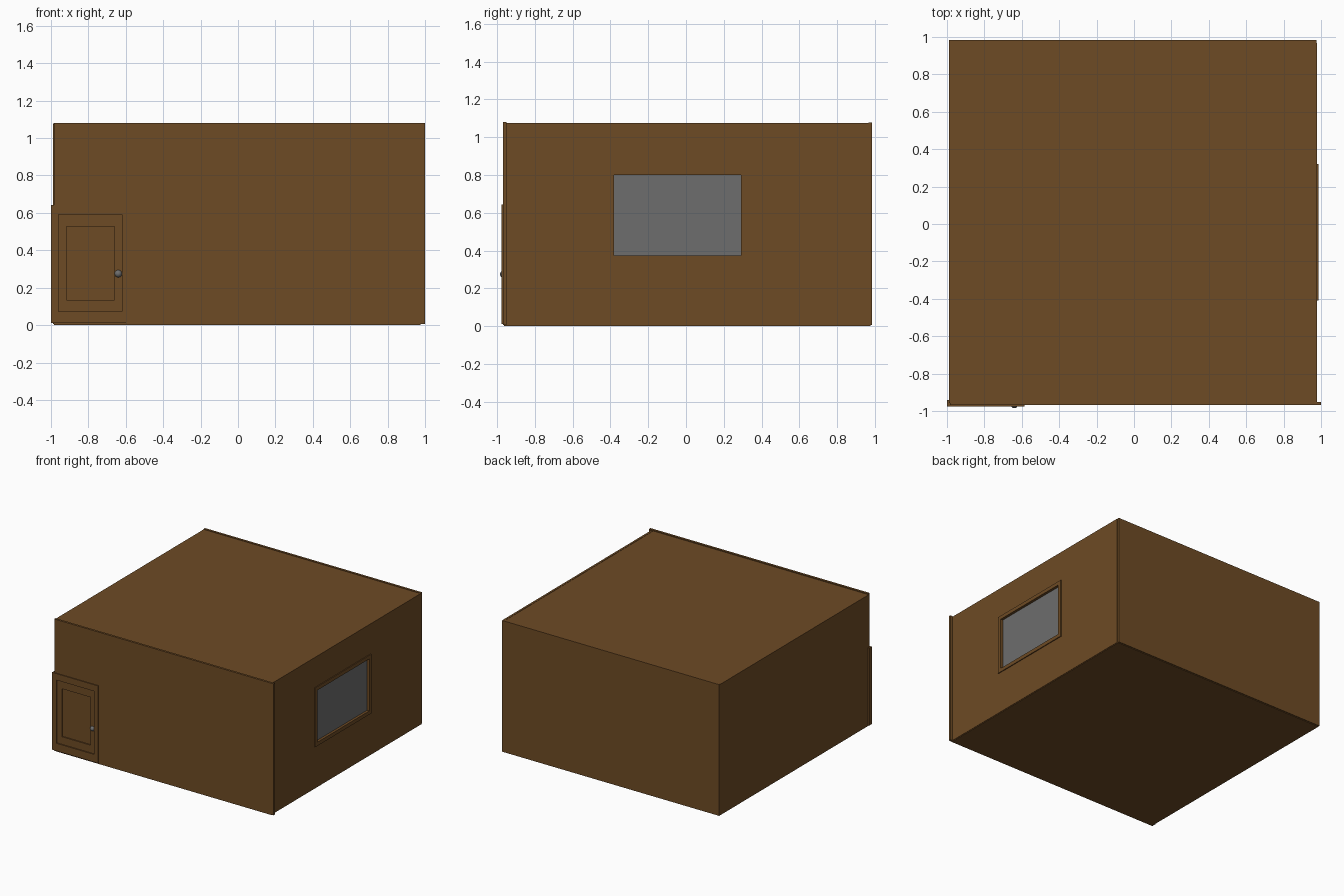
import bpy, bmesh
from mathutils import Matrix

if "Cube" in bpy.data.objects:
    bpy.data.objects.remove(bpy.data.objects["Cube"])


def mat(name, col):
    m = bpy.data.materials.new(name)
    m.diffuse_color = (*col, 1)
    m.use_nodes = True
    m.node_tree.nodes["Principled BSDF"].inputs["Base Color"].default_value = m.diffuse_color
    return m


BROWN = mat("brown wood", (0.155, 0.070, 0.018))
GREY = mat("grey", (0.155, 0.155, 0.155))


def boxes(name, spans, m):
    """One object from a list of (x0, x1, y0, y1, z0, z1) boxes."""
    bm = bmesh.new()
    for x0, x1, y0, y1, z0, z1 in spans:
        mx = Matrix.Translation(((x0 + x1) / 2, (y0 + y1) / 2, (z0 + z1) / 2)) \
            @ Matrix.Diagonal((x1 - x0, y1 - y0, z1 - z0, 1))
        bmesh.ops.create_cube(bm, size=1, matrix=mx)
    me = bpy.data.meshes.new(name)
    bm.to_mesh(me)
    bm.free()
    me.materials.append(m)
    ob = bpy.data.objects.new(name, me)
    bpy.context.collection.objects.link(ob)
    return ob


def ring(outer, hole):
    """Four (u0, u1, z0, z1) rectangles around a hole."""
    a, b, c, d = outer
    e, f, g, h = hole
    return [(a, e, c, d), (f, b, c, d), (e, f, c, g), (e, f, h, d)]


# room shell
boxes("floor", [(-0.985, 0.975, -0.965, 0.978, 0, 0.015)], BROWN)
boxes("ceiling", [(-0.988, 0.975, -0.958, 0.978, 1.058, 1.074)], BROWN)
boxes("left_wall", [(-0.988, -0.97, -0.958, 0.975, 0.005, 1.07)], BROWN)
boxes("back_wall", [(-0.988, 0.975, 0.967, 0.985, 0.005, 1.078)], BROWN)

# front wall stands slightly higher and leaves room for the door
boxes("front_wall", [(-0.60, 1.0, -0.969, -0.951, 0.005, 1.081),
                     (-0.985, -0.60, -0.969, -0.951, 0.63, 1.081)], BROWN)

# right wall with window opening
win_out = (-0.41, 0.32, 0.345, 0.83)
win_in = (-0.38, 0.29, 0.375, 0.80)
boxes("right_wall", [(0.962, 0.979, *r) for r in
                     ring((-0.955, 0.967, 0.005, 1.076), win_out)], BROWN)
boxes("window_frame", [(0.95, 0.986, *r) for r in ring(win_out, win_in)], BROWN)
boxes("window_glass", [(0.961, 0.965, *win_in)], GREY)

# door: frame, rails, recessed panel
door_out = (-1.0, -0.585, 0.01, 0.643)
door_mid = (-0.96, -0.62, 0.073, 0.59)
door_in = (-0.917, -0.66, 0.135, 0.527)
for name, y, rects in (("door_frame", -0.976, ring(door_out, door_mid)),
                       ("door_rails", -0.967, ring(door_mid, door_in)),
                       ("door_panel", -0.958, [door_in])):
    boxes(name, [(u0, u1, y, -0.942, z0, z1) for u0, u1, z0, z1 in rects], BROWN)

# door knob
bpy.ops.mesh.primitive_uv_sphere_add(segments=24, ring_count=12, radius=0.02,
                                     location=(-0.64, -0.965, 0.275))
knob = bpy.context.object
knob.name = "door_knob"
knob.data.materials.append(GREY)
bpy.ops.object.shade_smooth()
